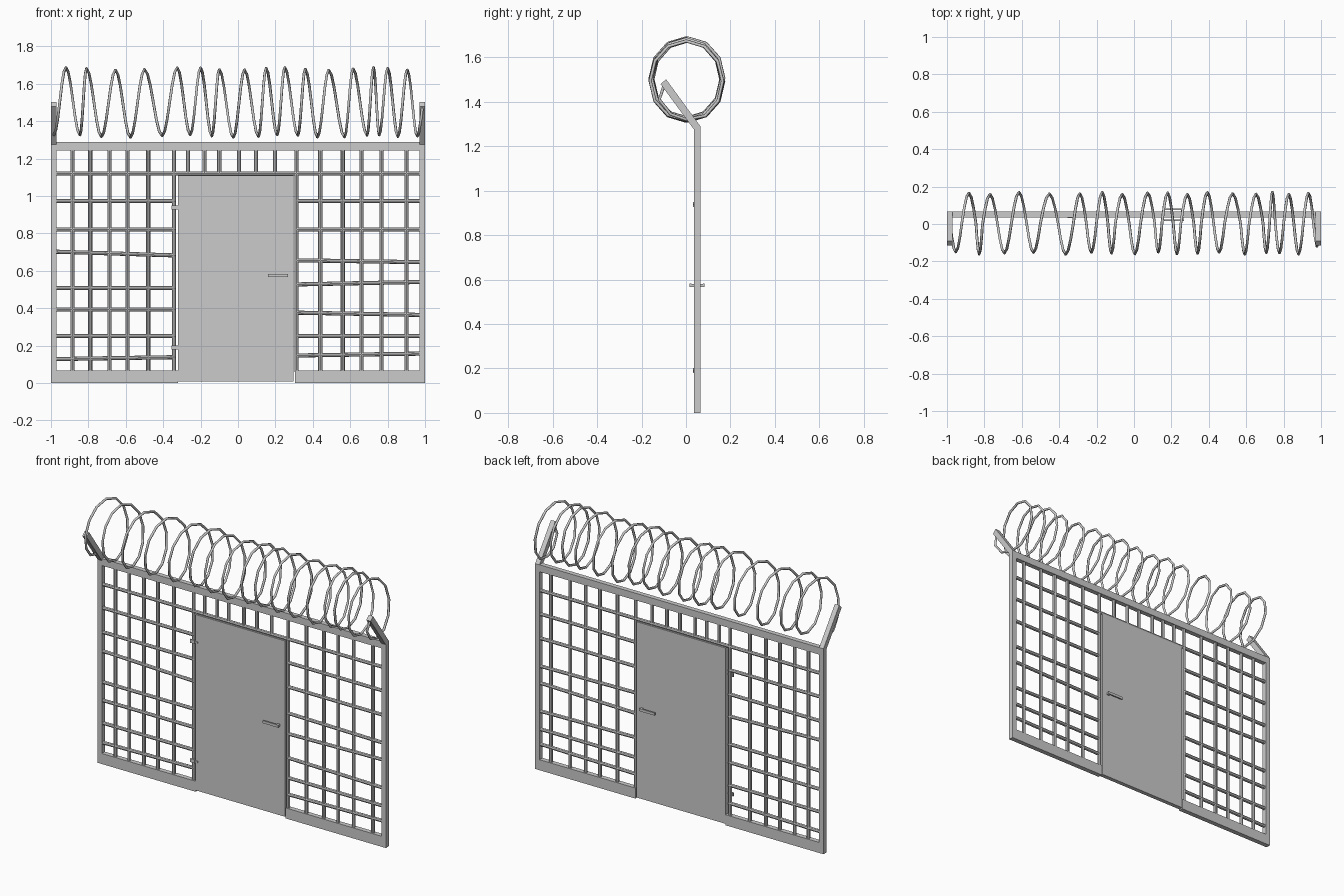
import bpy, bmesh, math
from mathutils import Vector

cube = bpy.data.objects.get("Cube")
if cube:
    bpy.data.objects.remove(cube, do_unlink=True)

GREY = (0.6, 0.6, 0.6, 1)
steel = bpy.data.materials.new("grey steel")
steel.use_nodes = True
steel.diffuse_color = GREY
steel.node_tree.nodes["Principled BSDF"].inputs["Base Color"].default_value = GREY

MID = 0.051  # y of the fence plane


def finish(bm, name):
    bmesh.ops.recalc_face_normals(bm, faces=bm.faces)
    mesh = bpy.data.meshes.new(name)
    bm.to_mesh(mesh)
    bm.free()
    mesh.materials.append(steel)
    obj = bpy.data.objects.new(name, mesh)
    bpy.context.collection.objects.link(obj)


def box(name, x, y, z):
    """Box from (min, max) ranges on each axis."""
    bm = bmesh.new()
    bmesh.ops.create_cube(bm, size=1)
    for v in bm.verts:
        v.co = [r[0] if c < 0 else r[1] for c, r in zip(v.co, (x, y, z))]
    finish(bm, name)


def prism(name, profile, x0, x1):
    """Extrude a y-z profile along x."""
    bm = bmesh.new()
    face = bm.faces.new([bm.verts.new((x0, y, z)) for y, z in profile])
    new = bmesh.ops.extrude_face_region(bm, geom=[face])["geom"]
    verts = [g for g in new if isinstance(g, bmesh.types.BMVert)]
    bmesh.ops.translate(bm, verts=verts, vec=(x1 - x0, 0, 0))
    # The extrusion keeps the starting face, so the prism is closed
    finish(bm, name)


def rod(name, a, b, radius=0.011):
    """Eight-sided rod between two points of the fence plane."""
    a, b = Vector((a[0], MID, a[1])), Vector((b[0], MID, b[1]))
    bm = bmesh.new()
    bmesh.ops.create_cone(bm, cap_ends=True, segments=8, radius1=radius,
                          radius2=radius, depth=(b - a).length)
    turn = (b - a).to_track_quat('Z', 'Y')
    for v in bm.verts:
        v.co = turn @ v.co + (a + b) / 2
    finish(bm, name)


# Frame: bent end posts, top rail, bottom rails
FRAME_Y = (0.036, 0.066)
post = [(0.036, 0), (0.066, 0), (0.066, 1.288), (-0.09, 1.502), (-0.114, 1.479), (0.036, 1.275)]
prism("right_post", post, -1, -0.97)
prism("left_post", post, 0.97, 1)
box("top_rail", (-0.975, 0.975), FRAME_Y, (1.244, 1.288))
box("right_bottom_rail", (-0.975, -0.32), FRAME_Y, (0, 0.066))
box("left_bottom_rail", (0.305, 0.975), FRAME_Y, (0, 0.066))

# Door
box("door", (-0.32, 0.298), (0.038, 0.064), (0.008, 1.11))

# Upright bars
for x in (-0.885, -0.79, -0.687, -0.59, -0.48, -0.343, 0.313, 0.44, 0.56, 0.66, 0.767, 0.9):
    rod("upright_bar", (x, 0.06), (x, 1.25))
for x in (-0.267, -0.18, -0.1, 0.005, 0.096, 0.198):
    rod("short_bar", (x, 1.12), (x, 1.25))

# Cross bars, some slightly crooked: heights at both ends
rod("full_cross_bar", (-0.975, 1.121), (0.975, 1.121))
for z0, z1 in ((0.973, 0.973), (0.821, 0.821), (0.702, 0.682), (0.508, 0.508),
               (0.393, 0.393), (0.251, 0.251), (0.128, 0.138)):
    rod("right_cross_bar", (-0.975, z0), (-0.335, z1))
for z0, z1 in ((0.973, 0.973), (0.821, 0.821), (0.656, 0.646), (0.527, 0.54),
               (0.376, 0.364), (0.251, 0.251), (0.147, 0.157)):
    rod("left_cross_bar", (0.31, z0), (0.975, z1))

# Hinges: thin knuckle beside the door and a leaf on its front
for z in (0.19, 0.938):
    box("hinge_knuckle", (-0.355, -0.322), (0.031, 0.039), (z - 0.011, z + 0.011))
    box("hinge_leaf", (-0.325, -0.305), (0.034, 0.039), (z - 0.005, z + 0.005))

# Door handle: spindle with a lever on each side
box("handle_spindle", (0.25, 0.265), (0.018, 0.082), (0.567, 0.581))
for y in (0.016, 0.076):
    box("handle_lever", (0.16, 0.267), (y, y + 0.008), (0.566, 0.582))

# Coiled wire: x of each top and bottom turning point, alternating, from a bottom
turns = (-0.985, -0.92, -0.845, -0.81, -0.73, -0.655, -0.575, -0.5, -0.405, -0.325,
         -0.255, -0.2, -0.14, -0.1, -0.025, 0.035, 0.11, 0.15, 0.21, 0.25, 0.32, 0.36,
         0.425, 0.485, 0.57, 0.615, 0.69, 0.725, 0.755, 0.8, 0.855, 0.905, 0.96)
STEPS = 6
path = []
for i, (xa, xb) in enumerate(zip(turns, turns[1:])):
    for s in range(STEPS):
        t = math.pi * (i + 1 + s / STEPS)
        # Slow wobble, so that the loops are slightly uneven
        path.append((xa + (xb - xa) * s / STEPS,
                     0.004 + 0.16 * math.sin(t) + 0.006 * math.sin(0.37 * t),
                     1.5 + 0.18 * math.cos(t) + 0.007 * math.sin(0.23 * t)))
path += [(0.96, 0, 1.32), (0.968, -0.07, 1.345), (0.978, -0.12, 1.41), (0.985, -0.1, 1.47)]

curve = bpy.data.curves.new("coiled_wire", 'CURVE')
curve.dimensions = '3D'
curve.bevel_depth = 0.0075
curve.bevel_resolution = 1
curve.use_fill_caps = True
spline = curve.splines.new('POLY')
spline.points.add(len(path) - 1)
for p, co in zip(spline.points, path):
    p.co = (*co, 1)
curve.materials.append(steel)
wire = bpy.data.objects.new("coiled_wire", curve)
bpy.context.collection.objects.link(wire)
bpy.ops.object.select_all(action='DESELECT')
wire.select_set(True)
bpy.context.view_layer.objects.active = wire
bpy.ops.object.convert(target='MESH')
